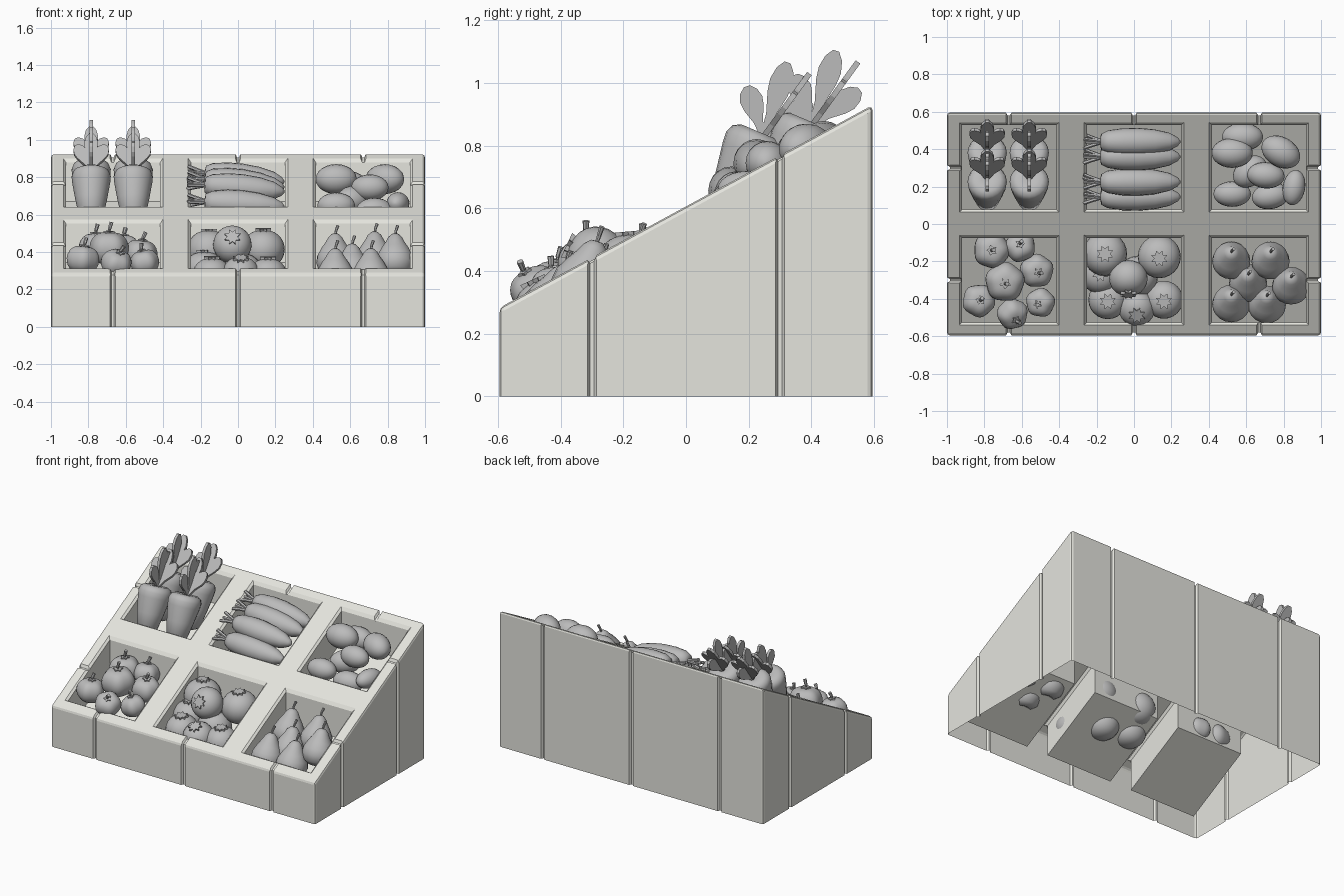
import bpy, bmesh
from math import sin, cos, pi, radians
from mathutils import Matrix, Vector, Euler

old = bpy.data.objects.get("Cube")
if old:
    bpy.data.objects.remove(old)


def material(name, rgb):
    m = bpy.data.materials.new(name)
    m.use_nodes = True
    m.diffuse_color = (*rgb, 1)
    m.node_tree.nodes["Principled BSDF"].inputs["Base Color"].default_value = (*rgb, 1)
    return m


CREAM = material("pale crate", (0.78, 0.78, 0.73))
GREY = material("produce grey", (0.50, 0.50, 0.50))


def finish(name, bm, mat, matrix=Matrix(), smooth=False):
    bmesh.ops.remove_doubles(bm, verts=bm.verts, dist=1e-5)
    bmesh.ops.recalc_face_normals(bm, faces=bm.faces)
    for f in bm.faces:
        f.smooth = smooth
    me = bpy.data.meshes.new(name)
    bm.to_mesh(me)
    bm.free()
    me.materials.append(mat)
    ob = bpy.data.objects.new(name, me)
    bpy.context.collection.objects.link(ob)
    ob.matrix_world = matrix
    return ob


def place(loc, rot=(0, 0, 0)):
    return Matrix.Translation(loc) @ Euler([radians(a) for a in rot]).to_matrix().to_4x4()


def loft(bm, rings):
    """Join rings of equal length and cap both ends."""
    vs = [[bm.verts.new(p) for p in r] for r in rings]
    n = len(vs[0])
    for a, b in zip(vs, vs[1:]):
        for i in range(n):
            bm.faces.new((a[i], a[(i + 1) % n], b[(i + 1) % n], b[i]))
    bm.faces.new(vs[0][::-1])
    bm.faces.new(vs[-1])


def lathe(name, profile, matrix, segs=20, lobes=0, depth=0.0):
    bm = bmesh.new()
    rings = []
    for r, z in profile:
        ring = []
        for i in range(segs):
            a = 2 * pi * i / segs
            k = r * (1 + depth * (cos(lobes * a) - 1)) if lobes else r
            ring.append((k * cos(a), k * sin(a), z))
        rings.append(ring)
    loft(bm, rings)
    return finish(name, bm, GREY, matrix, True)


def ball_profile(r, height, dimple=0.0, steps=12):
    """Round profile; the poles sink in by the dimple amount."""
    pts = []
    for i in range(steps + 1):
        a = pi * (0.02 + 0.96 * i / steps)
        z = -cos(a) * height
        pts.append((r * sin(a), z * (1 - dimple * abs(cos(a)) ** 6)))
    return pts


def tube(name, points, r0, r1, matrix, segs=7):
    bm = bmesh.new()
    pts = [Vector(p) for p in points]
    rings = []
    for i, p in enumerate(pts):
        d = pts[min(i + 1, len(pts) - 1)] - pts[max(i - 1, 0)]
        q = d.to_track_quat('Z', 'Y')
        r = r0 + (r1 - r0) * i / (len(pts) - 1)
        rings.append([p + q @ Vector((r * cos(2 * pi * k / segs), r * sin(2 * pi * k / segs), 0))
                      for k in range(segs)])
    loft(bm, rings)
    return finish(name, bm, GREY, matrix)


def star(name, points, r, z, matrix):
    bm = bmesh.new()
    rings = []
    for h, k in ((z - 0.012, 0.9), (z + 0.008, 1)):
        rings.append([((r if i % 2 else r * 0.6) * k * cos(pi * i / points),
                       (r if i % 2 else r * 0.6) * k * sin(pi * i / points), h)
                      for i in range(2 * points)])
    loft(bm, rings)
    return finish(name, bm, GREY, matrix)


# Sloped crate body
HX, HY = 1.0, 0.595


def top(y):
    return 0.283 + 0.543 * (y + HY)


def rect(x0, x1, y0, y1, z):
    return [(x, y, z(y)) for x, y in ((x0, y0), (x1, y0), (x1, y1), (x0, y1))]


bm = bmesh.new()
loft(bm, [rect(-HX, HX, -HY, HY, lambda y: 0), rect(-HX, HX, -HY, HY, top)])
edges = [e for e in bm.edges if max(v.co.z for v in e.verts) > 0.1]
bmesh.ops.bevel(bm, geom=edges, offset=0.015, segments=2, profile=0.5, affect='EDGES')
crate = finish("crate", bm, CREAM)

# Tapered plank grooves: down the walls, then across the rim to the bins
walls, rims, bins = bmesh.new(), bmesh.new(), bmesh.new()
TAPER = ((-0.016, 0.003), (0.016, 0.003), (0.006, -0.015), (-0.006, -0.015))


def groove(at):
    """at(t, d) gives the plan point t along the wall and d outside it."""
    loft(walls, [[(*at(t, d), z) for t, d in TAPER] for z in (-0.2, 1.5)])
    loft(rims, [[(*at(t, d), top(at(t, d)[1]) + h) for t, h in TAPER] for d in (0.05, -0.075)])


for s in (-1, 1):
    for x in (-0.67, 0, 0.67):
        groove(lambda t, d: (x + t, s * (HY + d)))
    for y in (-0.3, 0.3):
        groove(lambda t, d: (s * (HX + d), y + t))

# Six bins with chamfered rims and sloping floors
for cx in (-0.668, 0, 0.668):
    for cy in (-0.3, 0.303):
        rings = []
        for w, h in ((0, -0.222), (0, -0.014), (0.014, 0), (0.014, 0.08)):
            rings.append(rect(cx - 0.252 - w, cx + 0.252 + w, cy - 0.226 - w, cy + 0.226 + w,
                              lambda y: top(y) + h))
        loft(bins, rings)

bpy.context.view_layer.objects.active = crate
for name, cut in (("wall_cutter", walls), ("rim_cutter", rims), ("bin_cutter", bins)):
    ob = finish(name, cut, CREAM)
    ob.hide_render = True
    mod = crate.modifiers.new(name, 'BOOLEAN')
    mod.operation, mod.solver, mod.object = 'DIFFERENCE', 'EXACT', ob
    bpy.ops.object.modifier_apply(modifier=name)
    bpy.data.objects.remove(ob)

# Open underside
bm = bmesh.new()
bm.from_mesh(crate.data)
under = [f for f in bm.faces if all(v.co.z < 0.001 for v in f.verts)]
bmesh.ops.delete(bm, geom=under, context='FACES')
bm.to_mesh(crate.data)
bm.free()

# Lobed tomatoes with hooked stems
for x, y, z, r, rot in ((-0.76, -0.14, 0.42, 0.10, (0, 0, 0)), (-0.61, -0.12, 0.42, 0.085, (-8, 8, 40)),
                        (-0.52, -0.25, 0.39, 0.092, (10, 5, 20)), (-0.69, -0.31, 0.42, 0.108, (5, 0, 15)),
                        (-0.83, -0.41, 0.36, 0.09, (5, 5, 60)), (-0.50, -0.42, 0.345, 0.08, (5, -15, 10)),
                        (-0.65, -0.48, 0.34, 0.085, (35, 0, 30))):
    m = place((x, y, z), rot)
    lathe("tomato", ball_profile(r, r * 0.92, 0.15), m, 30, 5, 0.04)
    star("tomato_calyx", 5, r * 0.3, r * 0.78, m)
    tube("tomato_stem", ((0, 0, r * 0.65), (0, 0, r * 0.95), (0.01, 0, r * 1.3)), 0.008, 0.011, m)

# Pomegranates with star crowns, two of them at the bottom of the pile
for x, y, z, r, rot in ((-0.155, -0.16, 0.41, 0.118, (0, 0, 0)), (0.135, -0.175, 0.415, 0.115, (5, 0, 0)),
                        (-0.03, -0.29, 0.44, 0.103, (65, 0, 0)), (-0.14, -0.405, 0.275, 0.104, (5, 0, 0)),
                        (0.015, -0.45, 0.285, 0.098, (25, 0, 0)), (0.16, -0.405, 0.275, 0.102, (5, 0, 0)),
                        (0.02, -0.28, 0.295, 0.108, (0, 0, 0)), (-0.18, -0.265, 0.305, 0.108, (0, 0, 0))):
    m = place((x, y, z), rot)
    lathe("pomegranate", ball_profile(r, r * 0.95, 0.06), m, 24)
    star("pomegranate_crown", 8, 0.046, r * 0.9, m)
    tube("pomegranate_bud", ((0, 0, r * 0.8), (0, 0, r * 0.97)), 0.018, 0.012, m)

# Pears leaning back
pear = ((0.01, 0.008), (0.05, 0), (0.087, 0.025), (0.102, 0.07), (0.096, 0.11), (0.075, 0.15),
        (0.052, 0.185), (0.038, 0.212), (0.02, 0.23), (0.004, 0.232))
for x, y, z in ((0.52, -0.22, 0.275), (0.73, -0.22, 0.285), (0.61, -0.34, 0.22),
                (0.84, -0.355, 0.275), (0.52, -0.45, 0.195), (0.71, -0.455, 0.195)):
    m = place((x, y, z), (-18, 0, 0))
    lathe("pear", pear, m)
    tube("pear_stem", ((0, 0, 0.22), (0.004, 0, 0.25), (0.014, 0, 0.28)), 0.006, 0.009, m)

# Upright carrots with crossed lobed leaves
upright = ((0.02, -0.3), (0.06, -0.28), (0.085, -0.16), (0.102, -0.06), (0.105, -0.025),
           (0.095, 0), (0.07, 0.014), (0.03, 0.014), (0.01, 0.006))
lobe = ((0.01, 0), (0.015, 0.3), (0.033, 0.58), (0.037, 0.74), (0.028, 0.9), (0.01, 1))
ACROSS = ((0, 0.25), (24, 0.19), (-24, 0.19))
ALONG = ((0, 0.25), (36, 0.19), (-36, 0.17))
for x in (-0.785, -0.56):
    for y, z in ((0.235, 0.828), (0.39, 0.865)):
        lathe("upright_carrot", upright, place((x, y, z), (-23, 0, 0)))
        for turn, lean, fan in ((0, -36, ACROSS), (90, -18, ALONG)):
            for angle, size in fan:
                bm = bmesh.new()
                side = [(w, h * size) for w, h in lobe]
                outline = side + [(-w, h) for w, h in reversed(side)]
                loft(bm, [[(w, t, h) for w, h in outline] for t in (-0.009, 0.009)])
                m = place((x, y + 0.012, z), (lean, 0, 0)) @ Matrix.Rotation(radians(turn), 4, 'Z')
                finish("carrot_leaf", bm, GREY, m @ Matrix.Rotation(radians(angle), 4, 'Y'))

# Long roots lying across the middle bin
root = ((0.012, 0), (0.042, 0.005), (0.06, 0.04), (0.072, 0.12), (0.074, 0.2), (0.066, 0.29),
        (0.048, 0.37), (0.024, 0.415), (0.006, 0.43))
for y, z, pitch in ((0.44, 0.82, 6), (0.36, 0.79, 6), (0.225, 0.76, 5), (0.145, 0.67, 4)):
    m = place((-0.18, y, z), (0, 90 + pitch, 0))
    lathe("long_root", root, m)
    for a, b in ((0.03, 0.02), (-0.03, 0.015), (0.01, -0.035), (-0.01, 0.04), (0, 0)):
        tube("root_stalk", ((0, 0, 0.02), (a * 0.6, b * 0.6, -0.05), (a, b, -0.09)), 0.01, 0.01, m, 6)

# Potatoes
for x, y, z, a, b, turn in ((0.58, 0.465, 0.76, 0.11, 0.075, 0), (0.525, 0.38, 0.79, 0.11, 0.08, 0),
                            (0.785, 0.385, 0.79, 0.11, 0.08, -30), (0.705, 0.26, 0.745, 0.1, 0.07, -5),
                            (0.525, 0.16, 0.65, 0.1, 0.068, 0), (0.855, 0.195, 0.66, 0.095, 0.06, 80),
                            (0.62, 0.28, 0.68, 0.1, 0.075, 40), (0.73, 0.15, 0.62, 0.1, 0.07, 10)):
    m = place((x, y, z), (0, 90, turn))
    lathe("potato", ball_profile(b, a), m)
